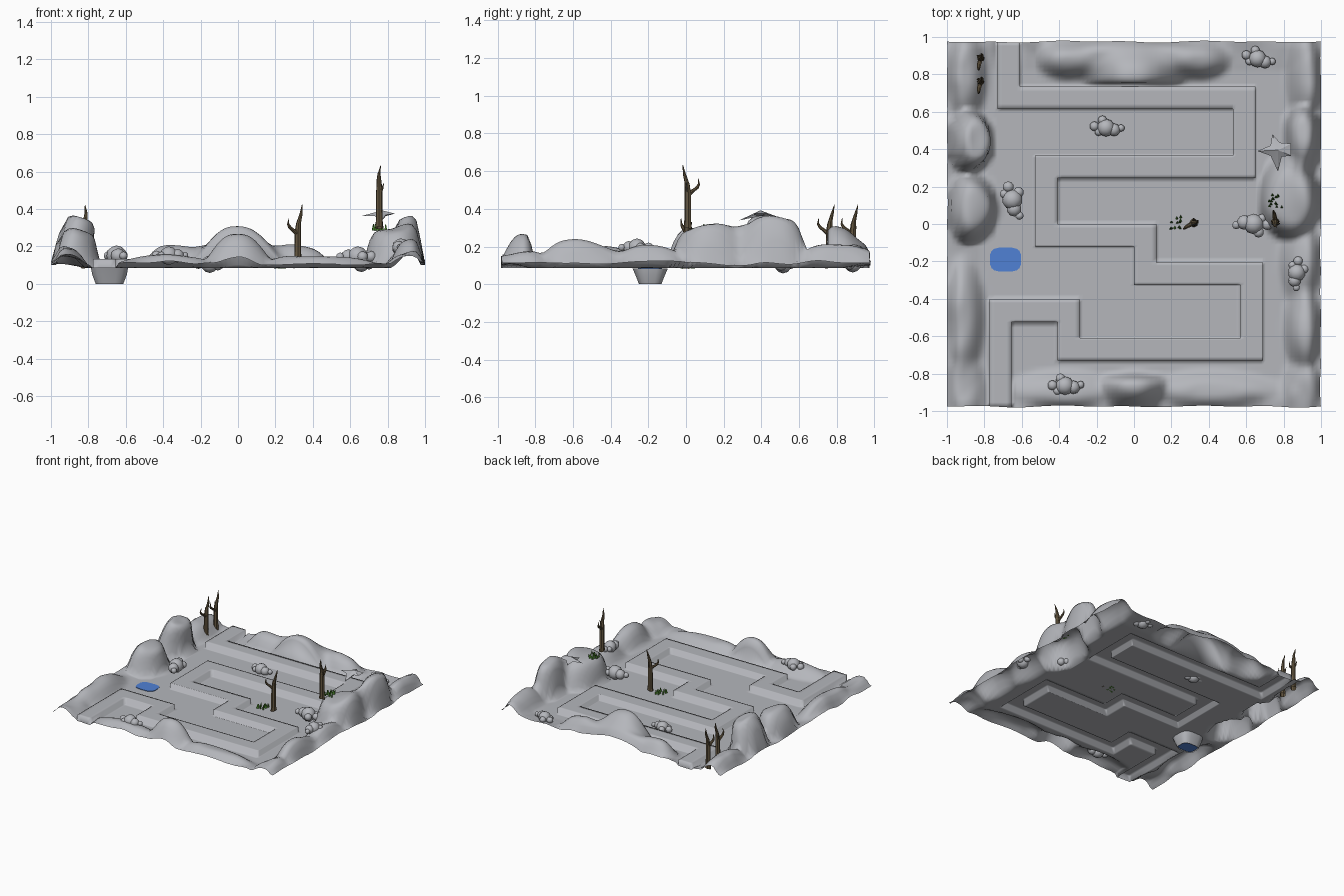
import bpy, bmesh, math, random
from mathutils import Vector, Matrix, noise

if "Cube" in bpy.data.objects:
    bpy.data.objects.remove(bpy.data.objects["Cube"])

random.seed(4)
BASE, STEP = 0.085, 0.048


def mat(name, rgb):
    m = bpy.data.materials.new(name)
    m.diffuse_color = (*rgb, 1)
    m.use_nodes = True
    m.node_tree.nodes["Principled BSDF"].inputs["Base Color"].default_value = m.diffuse_color
    return m


STONE = mat("stone grey", (0.46, 0.47, 0.50))
WATER = mat("water blue", (0.08, 0.22, 0.66))
BARK = mat("bark brown", (0.125, 0.092, 0.05))
GRASS = mat("grass green", (0.055, 0.19, 0.02))


def finish(bm, name, material, angle=50):
    me = bpy.data.meshes.new(name)
    bm.to_mesh(me)
    bm.free()
    ob = bpy.data.objects.new(name, me)
    bpy.context.collection.objects.link(ob)
    me.materials.append(material)
    bpy.ops.object.select_all(action='DESELECT')
    ob.select_set(True)
    bpy.context.view_layer.objects.active = ob
    if angle:
        bpy.ops.object.shade_smooth_by_angle(angle=math.radians(angle))
    return ob


# winding road: centre line turned into rectangles
ROAD = [(-.67, 1.1), (-.67, .675), (.59, .675), (.59, .305), (-.47, .305), (-.47, -.06), (.06, -.06),
        (.06, -.265), (.63, -.265), (.63, -.67), (-.35, -.67), (-.35, -.465), (-.715, -.465), (-.715, -1.1)]
W = 0.06
RECTS = [(min(a[0], b[0]) - W, max(a[0], b[0]) + W, min(a[1], b[1]) - W, max(a[1], b[1]) + W)
         for a, b in zip(ROAD, ROAD[1:])]
POND = (-.745, -.625, -.23, -.15)


def inside(x, y, r, e=0.0):
    return r[0] - e < x < r[1] + e and r[2] - e < y < r[3] + e


# hills: centre x, y, reach -x, +x, -y, +y, height, bluntness
HILLS = [(-.89, .45, .11, .14, .19, .18, .255, 1.8), (-.89, .09, .11, .17, .21, .2, .18, 1.6),
         (-.92, -.5, .08, .14, .36, .36, .09, .9), (-.92, -.85, .08, .14, .25, .2, .05, 1),
         (-.91, .8, .09, .14, .3, .25, .11, .9),
         (.90, .50, .10, .10, .30, .16, .255, 1.3), (.84, .12, .18, .16, .22, .28, .205, 1.9),
         (.91, -.2, .15, .09, .3, .3, .10, .8), (.92, -.58, .13, .08, .24, .33, .125, .9),
         (.92, -.88, .14, .08, .2, .2, .06, 1), (.93, .78, .13, .07, .3, .3, .09, .9),
         (0, .78, .30, .30, .10, .24, .22, .65), (0, .90, .55, .55, .17, .10, .10, 1.2),
         (-.36, .87, .18, .2, .11, .13, .10, .8), (.35, .87, .2, .18, .11, .13, .10, .8),
         (0, -.85, .22, .22, .16, .06, .17, .75), (-.37, -.89, .35, .3, .1, .12, .055, .9),
         (.4, -.89, .35, .4, .1, .12, .055, .9)]


def height(x, y):
    if any(inside(x, y, r, 1e-4) for r in RECTS):
        return BASE
    n = noise.noise((x * 5, y * 5, 2.3))
    total = 0
    for cx, cy, x0, x1, y0, y1, k, p in HILLS:
        dx, dy = x - cx, y - cy
        d = (dx / (x0 if dx < 0 else x1)) ** 2 + (dy / (y0 if dy < 0 else y1)) ** 2
        t = max(0.0, 1 - d ** p)
        total += (k * t * t * (3 - 2 * t)) ** 3
    h = total ** (1 / 3)
    rim = min(1, max(0, (max(abs(x), abs(y)) - .82) / .13))
    return BASE + h * (1 + .08 * n) + rim * (.014 + .03 * max(0, n + .2))


# terrain sheet: grid lines include every road and pond edge
def lines(limit, extra):
    vals = [-limit + i * limit / 44 for i in range(89)]
    extra = sorted(set(round(v, 4) for v in extra if abs(v) < limit))
    vals = [v for v in vals if abs(v) == limit or all(abs(v - e) > .007 for e in extra)]
    return sorted(vals + extra)


def terrain():
    xs = lines(1.0, [v for r in RECTS + [POND] for v in r[:2]])
    ys = lines(0.975, [v for r in RECTS + [POND] for v in r[2:]])
    bm = bmesh.new()
    grid = []
    for y in ys:
        row = []
        for x in xs:
            z = height(x, y)
            wy = .012 * noise.noise((x * 4, y, 7)) if abs(y) > .97 else 0
            wx = -.01 * abs(noise.noise((y * 4, x, 3))) * x if abs(x) > .99 else 0
            if x < -.7 and -.15 < y < .65:      # left rocks lean over the valley
                wx += max(0, z - .2) * .3
            row.append(bm.verts.new((x + wx, y + wy, z)))
        grid.append(row)
    road, hole = [], []
    for j in range(len(ys) - 1):
        for i in range(len(xs) - 1):
            f = bm.faces.new((grid[j][i], grid[j][i + 1], grid[j + 1][i + 1], grid[j + 1][i]))
            mx, my = (xs[i] + xs[i + 1]) / 2, (ys[j] + ys[j + 1]) / 2
            if any(inside(mx, my, r) for r in RECTS):
                road.append(f)
            elif inside(mx, my, POND):
                hole.append(f)
    bmesh.ops.delete(bm, geom=hole, context='FACES')
    # raise the road
    out = bmesh.ops.extrude_face_region(bm, geom=road)["geom"]
    for v in out:
        if isinstance(v, bmesh.types.BMVert):
            v.co.z += STEP
    old = [f for f in road if f.is_valid and all(v.co.z < BASE + .01 for v in f.verts)]
    if old:
        bmesh.ops.delete(bm, geom=old, context='FACES')
    finish(bm, "terrain", STONE, 180)


# rounded rectangle ring
def ring(bm, cx, cy, hx, hy, z, n=16):
    vs = []
    for i in range(n):
        a = 2 * math.pi * (i + .5) / n
        c, s = math.cos(a), math.sin(a)
        vs.append(bm.verts.new((cx + hx * math.copysign(abs(c) ** .6, c),
                                cy + hy * math.copysign(abs(s) ** .6, s), z)))
    return vs


def bridge(bm, a, b):
    n = len(a)
    for i in range(n):
        bm.faces.new((a[i], a[(i + 1) % n], b[(i + 1) % n], b[i]))


def pond():
    cx, cy = -.687, -.19
    bm = bmesh.new()
    a, b, c = (ring(bm, cx, cy, *s) for s in ((.1, .095, .084), (.094, .08, .05), (.075, .06, .0)))
    bridge(bm, b, a)
    bridge(bm, c, b)
    finish(bm, "pond_bowl", STONE, 30)
    bm = bmesh.new()
    a, b = ring(bm, cx, cy, .084, .065, .089), ring(bm, cx, cy, .07, .055, .006)
    bridge(bm, b, a)
    bm.faces.new(a)
    bm.faces.new(b[::-1])
    finish(bm, "pond_water", WATER, 30)


# tapered tube through points (x, y, z, radius)
def tube(bm, pts, n=7):
    prev = None
    for x, y, z, r in pts:
        cur = [bm.verts.new((x + r * math.cos(2 * math.pi * i / n), y + r * math.sin(2 * math.pi * i / n),
                             z + .3 * r * math.cos(2 * math.pi * i / n))) for i in range(n)]
        if prev:
            bridge(bm, prev, cur)
        prev = cur
    bm.faces.new(prev)


def tree(x, y, z, turn):
    bm = bmesh.new()
    tube(bm, [(0, 0, .004, .023), (0, 0, .04, .019), (0, 0, .19, .018), (.004, 0, .24, .014),
              (.018, 0, .29, .009), (.026, .01, .338, .001)])
    tube(bm, [(.006, 0, .17, .012), (-.022, -.004, .198, .012), (-.046, -.01, .215, .010),
              (-.058, -.015, .235, .006), (-.054, -.018, .265, .001)])
    tube(bm, [(0, 0, .18, .01), (.008, .015, .21, .007), (.004, .026, .245, .001)])
    bm.transform(Matrix.Translation((x, y, z)) @ Matrix.Rotation(math.radians(turn), 4, 'Z'))
    finish(bm, "dead_tree", BARK, 40)


def grass(cx, cy, z):
    bm = bmesh.new()
    for _ in range(14):
        x, y = cx + random.uniform(-.035, .035), cy + random.uniform(-.04, .04)
        m = Matrix.Translation((x, y, z + .015)) @ Matrix.Rotation(random.uniform(-.3, .3), 4, 'X')
        bmesh.ops.create_cone(bm, cap_ends=True, segments=3, radius1=.009, radius2=.002, depth=.034, matrix=m)
    finish(bm, "grass_tuft", GRASS, 0)


# boulder clusters: one pattern, turned and scaled
STONES = [(0, 0, .05), (.045, -.012, .036), (-.065, .008, .027), (.085, -.002, .02),
          (-.02, .042, .026), (-.042, -.024, .022)]


def boulders(cx, cy, z, turn, s):
    bm = bmesh.new()
    rot = Matrix.Rotation(math.radians(turn), 3, 'Z')
    for x, y, r in STONES:
        p = rot @ Vector((x, y, 0)) * s + Vector((cx, cy, z))
        bmesh.ops.create_icosphere(bm, subdivisions=2, radius=r * s, matrix=Matrix.Translation(p))
    finish(bm, "boulders", STONE, 60)


# jagged flat ledge on the right-hand hill
def ledge():
    bm = bmesh.new()
    rim = [(.66, .39, .362), (.73, .365, .362), (.77, .28, .338), (.79, .36, .368), (.84, .365, .375),
           (.84, .43, .375), (.78, .435, .37), (.74, .48, .36), (.73, .42, .37)]
    vs = [bm.verts.new(p) for p in rim]
    top, low = bm.verts.new((.77, .395, .392)), bm.verts.new((.79, .395, .362))
    for i in range(len(vs)):
        a, b = vs[i], vs[(i + 1) % len(vs)]
        bm.faces.new((a, b, top))
        bm.faces.new((b, a, low))
    finish(bm, "rock_ledge", STONE, 30)


terrain()
pond()
ledge()
for x, y, z, turn in [(.32, .005, BASE, 15), (.755, .01, .295, -95), (-.82, .76, BASE, 65), (-.82, .885, BASE, 65)]:
    tree(x, y, z, turn)
grass(.22, .01, BASE)
grass(.755, .115, height(.755, .115))
for b in [(.66, .885, .11, -10, .95), (-.15, .515, .105, 0, .95), (-.65, .13, .15, -65, 1.1),
          (.64, .0, .145, 185, 1.1), (.87, -.26, .195, -90, .95), (-.37, -.865, .15, 5, 1.0)]:
    boulders(*b)
